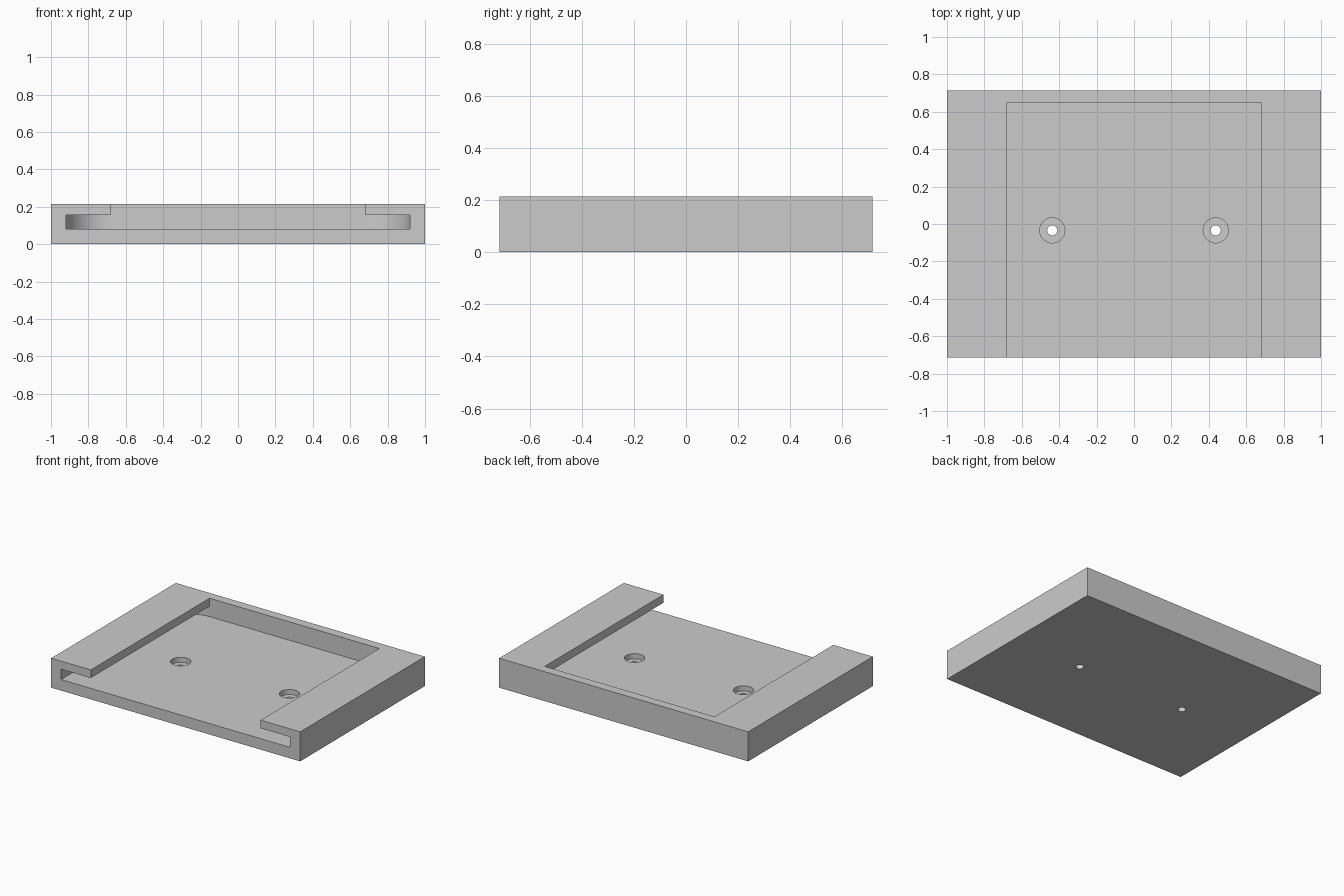
import bpy
import bmesh
from math import cos, sin, pi

cube = bpy.data.objects.get("Cube")
if cube:
    bpy.data.objects.remove(cube, do_unlink=True)

WIDTH, DEPTH, HEIGHT = 2.0, 1.43, 0.214
FLOOR, LIP_UNDERSIDE = 0.08, 0.155
FRONT, BACK_WALL = -DEPTH / 2, 0.648
OVER = 0.1  # how far cutters reach past the body

grey = bpy.data.materials.new("light_grey")
grey.use_nodes = True
grey.diffuse_color = (0.6, 0.6, 0.6, 1)
grey.node_tree.nodes["Principled BSDF"].inputs["Base Color"].default_value = (0.6, 0.6, 0.6, 1)


def prism(name, outline, z0, z1):
    """Extrude a counter-clockwise outline from z0 up to z1."""
    bm = bmesh.new()
    face = bm.faces.new([bm.verts.new((x, y, z0)) for x, y in outline])
    top = bmesh.ops.extrude_face_region(bm, geom=[face])["geom"]
    for v in top:
        if isinstance(v, bmesh.types.BMVert):
            v.co.z = z1
    bmesh.ops.recalc_face_normals(bm, faces=bm.faces)
    mesh = bpy.data.meshes.new(name)
    bm.to_mesh(mesh)
    bm.free()
    mesh.materials.append(grey)
    obj = bpy.data.objects.new(name, mesh)
    bpy.context.collection.objects.link(obj)
    return obj


def rectangle(half_width, y0, y1):
    return [(-half_width, y0), (half_width, y0), (half_width, y1), (-half_width, y1)]


def arc(cx, cy, radius, start, sweep, steps):
    angles = [start + sweep * i / steps for i in range(steps + 1)]
    return [(cx + radius * cos(a), cy + radius * sin(a)) for a in angles]


def circle(cx, cy, radius):
    return arc(cx, cy, radius, 0, 2 * pi, 48)[:-1]


tray = prism("holder_tray", rectangle(WIDTH / 2, FRONT, DEPTH / 2), 0, HEIGHT)

# Wide slot under the lips, with rounded rear corners
half_slot, corner = 0.92, 0.24
cx, cy = half_slot - corner, BACK_WALL - corner
slot = [(-half_slot, FRONT - OVER), (half_slot, FRONT - OVER)]
slot += arc(cx, cy, corner, 0, pi / 2, 24) + arc(-cx, cy, corner, pi / 2, pi / 2, 24)
cutters = [prism("slot_cutter", slot, FLOOR, LIP_UNDERSIDE)]

# Opening between the lips
cutters.append(prism("opening_cutter", rectangle(0.682, FRONT - OVER, BACK_WALL),
                     FLOOR, HEIGHT + OVER))

# Counterbored screw holes
for side, x in (("left", 0.437), ("right", -0.437)):
    cutters.append(prism(side + "_counterbore_cutter", circle(x, -0.034, 0.067),
                         FLOOR - 0.037, FLOOR + 0.03))
    cutters.append(prism(side + "_screw_hole_cutter", circle(x, -0.034, 0.027),
                         -OVER, FLOOR + 0.03))

# Cut the tray, then drop the cutters
for cutter in cutters:
    mod = tray.modifiers.new(cutter.name, "BOOLEAN")
    mod.operation = "DIFFERENCE"
    mod.solver = "EXACT"
    mod.object = cutter
    cutter.hide_render = True

bpy.ops.object.select_all(action="DESELECT")
bpy.context.view_layer.objects.active = tray
tray.select_set(True)
for mod in list(tray.modifiers):
    bpy.ops.object.modifier_apply(modifier=mod.name)
for cutter in cutters:
    bpy.data.objects.remove(cutter, do_unlink=True)
bpy.ops.object.shade_smooth_by_angle(angle=pi / 6)
